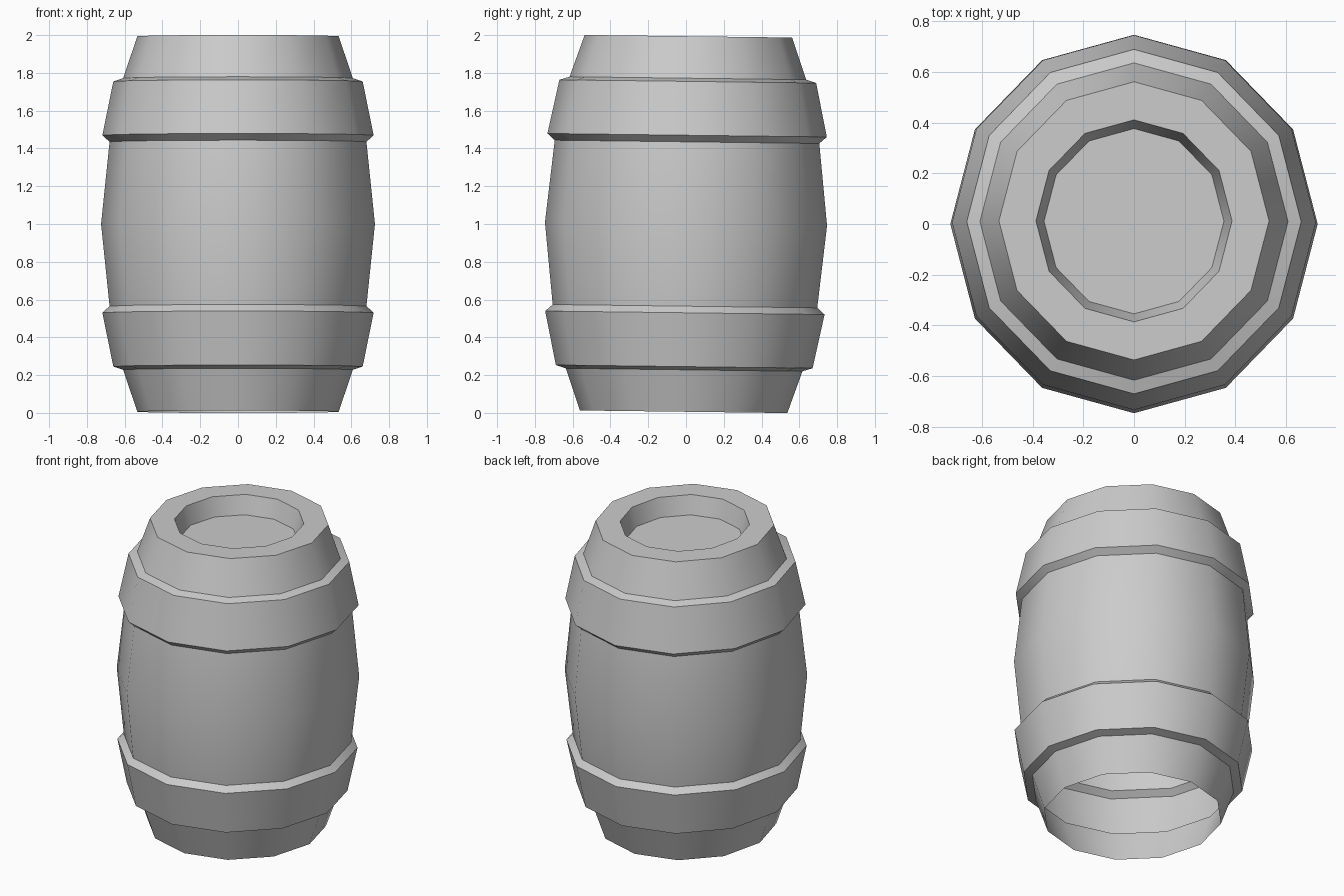
import bpy
import bmesh
import math
from mathutils import Matrix

cube = bpy.data.objects.get("Cube")
if cube:
    bpy.data.objects.remove(cube, do_unlink=True)

SIDES = 12
DEPTH_SCALE = 1.03   # barrel is slightly deeper than wide
TILT = -0.0125       # slight lean towards the back

# Plain grey material
grey = bpy.data.materials.new("plain grey")
grey.use_nodes = True
colour = (0.6, 0.6, 0.6, 1)
grey.diffuse_color = colour
grey.node_tree.nodes["Principled BSDF"].inputs["Base Color"].default_value = colour

# Half profile (radius, height from the waist), mirrored about the waist
half = [(0.725, 0), (0.68, 0.435), (0.718, 0.47), (0.66, 0.755), (0.608, 0.772), (0.533, 0.994)]
lower = [(r, -h) for r, h in reversed(half[1:])]
recess = [(0.387, 0.994), (0.355, 0.874)]
profile = lower + half + recess


def add_ring(bm, radius, height):
    ring = []
    for i in range(SIDES):
        a = math.tau * i / SIDES
        ring.append(bm.verts.new((radius * math.cos(a),
                                  radius * math.sin(a) * DEPTH_SCALE, height)))
    return ring


# Barrel shell with raised hoops, open underneath, recessed lid on top
bm = bmesh.new()
rings = [add_ring(bm, r, h) for r, h in profile]
for low, high in zip(rings, rings[1:]):
    for i in range(SIDES):
        j = (i + 1) % SIDES
        bm.faces.new((low[i], low[j], high[j], high[i]))
bm.faces.new(rings[-1])
bm.transform(Matrix.Translation((0, 0, 1)) @ Matrix.Rotation(TILT, 4, "X"))

mesh = bpy.data.meshes.new("barrel")
bm.to_mesh(mesh)
bm.free()
mesh.materials.append(grey)
barrel = bpy.data.objects.new("barrel", mesh)
bpy.context.collection.objects.link(barrel)

# Smooth staves, sharp hoop edges
bpy.ops.object.select_all(action="DESELECT")
barrel.select_set(True)
bpy.context.view_layer.objects.active = barrel
bpy.ops.object.shade_smooth_by_angle(angle=math.radians(40))
